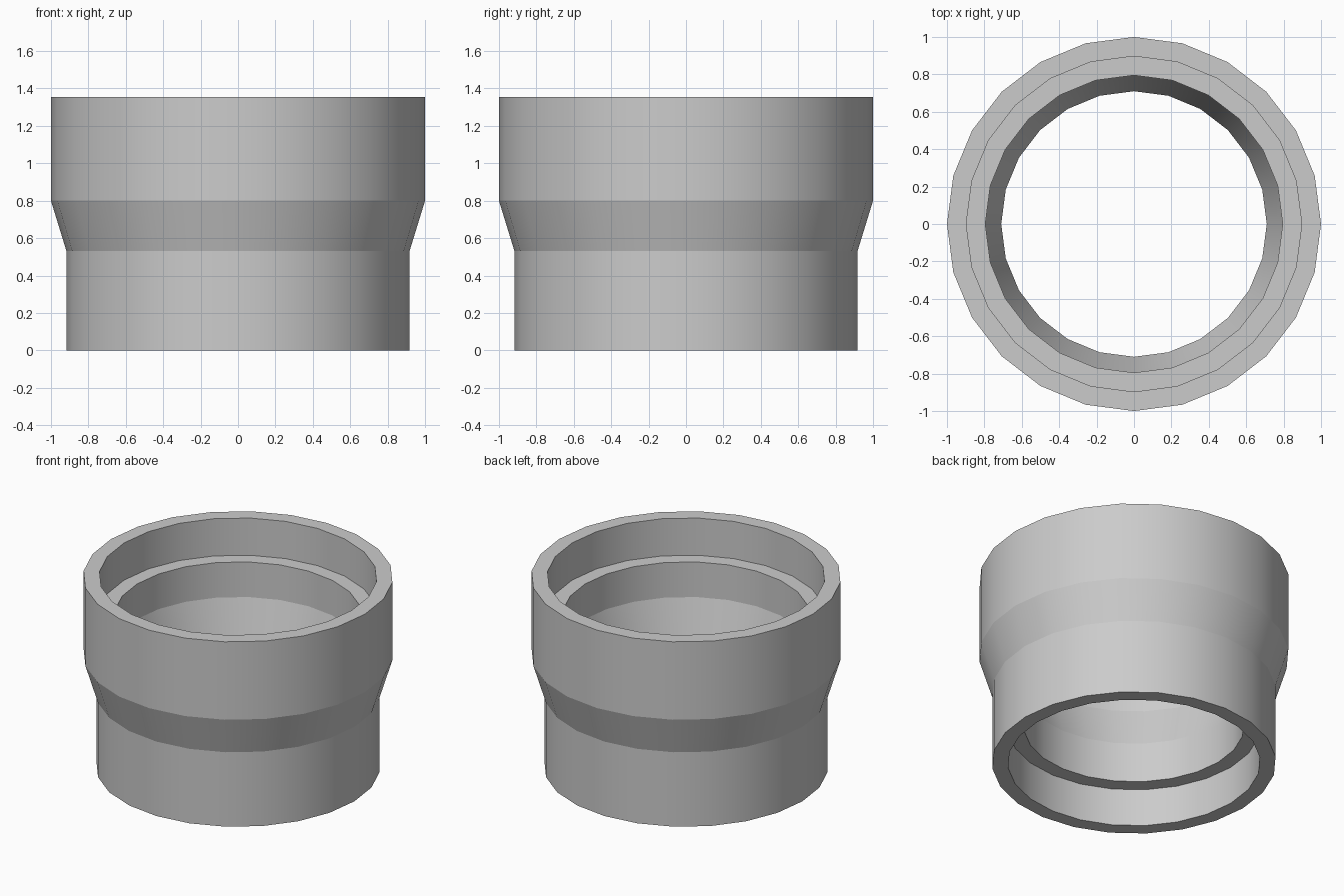
import bpy, bmesh
from math import cos, sin, tau, radians

if "Cube" in bpy.data.objects:
    bpy.data.objects.remove(bpy.data.objects["Cube"])

SIDES = 24

# Closed wall cross-section (radius, height): outside going up, inside going down
PROFILE = [
    (0.917, 0.0), (0.917, 0.53), (1.0, 0.80), (1.0, 1.355),      # outer wall
    (0.897, 1.355), (0.897, 1.09), (0.795, 1.09),                # top socket and ledge
    (0.795, 0.84), (0.71, 0.55),                                 # inner bore and taper
    (0.71, 0.267), (0.815, 0.267), (0.815, 0.0),                 # bottom ledge and socket
]

# Revolve the cross-section into rings
bm = bmesh.new()
rings = [[bm.verts.new((r * cos(tau * i / SIDES), r * sin(tau * i / SIDES), z))
          for i in range(SIDES)] for r, z in PROFILE]
for k, lower in enumerate(rings):
    upper = rings[(k + 1) % len(rings)]
    for i in range(SIDES):
        j = (i + 1) % SIDES
        bm.faces.new((lower[i], lower[j], upper[j], upper[i]))
bmesh.ops.recalc_face_normals(bm, faces=bm.faces)

mesh = bpy.data.meshes.new("pipe_reducer")
bm.to_mesh(mesh)
bm.free()
pipe = bpy.data.objects.new("pipe_reducer", mesh)
bpy.context.collection.objects.link(pipe)

# Smooth around the circumference, crisp at rims, ledges and taper
bpy.context.view_layer.objects.active = pipe
pipe.select_set(True)
bpy.ops.object.shade_smooth_by_angle(angle=radians(16))
